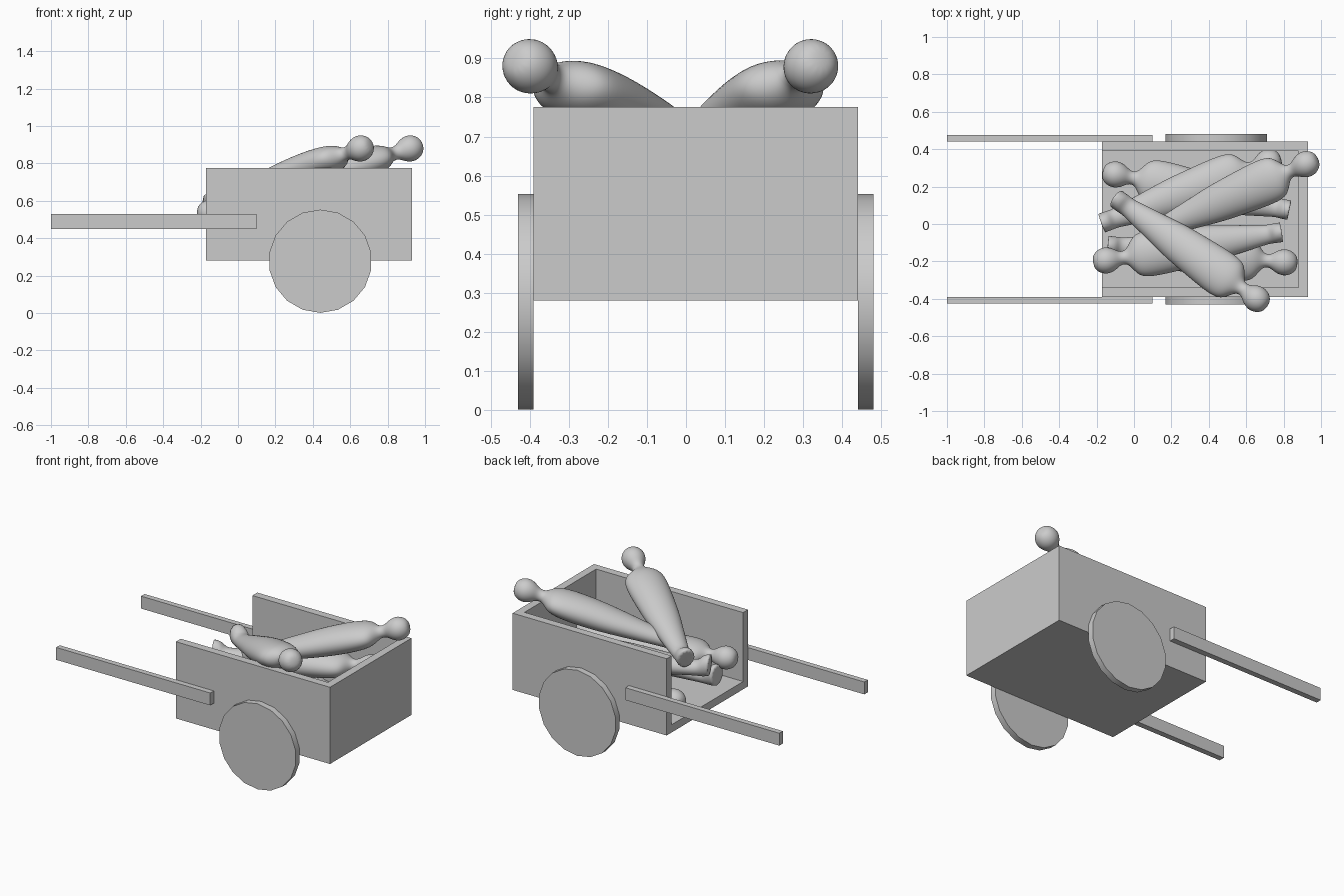
import bpy, bmesh, math
from mathutils import Vector, Matrix

cube = bpy.data.objects.get("Cube")
if cube:
    bpy.data.objects.remove(cube, do_unlink=True)

GREY = (0.6, 0.6, 0.6, 1)
grey = bpy.data.materials.new("plain_grey")
grey.use_nodes = True
grey.diffuse_color = GREY
grey.node_tree.nodes["Principled BSDF"].inputs["Base Color"].default_value = GREY


def finish(name, bm):
    """Turn a bmesh into a named object with the shared material."""
    bmesh.ops.recalc_face_normals(bm, faces=bm.faces)
    mesh = bpy.data.meshes.new(name)
    bm.to_mesh(mesh)
    bm.free()
    mesh.materials.append(grey)
    obj = bpy.data.objects.new(name, mesh)
    bpy.context.collection.objects.link(obj)
    return obj


def box(name, low, high):
    low, high = Vector(low), Vector(high)
    bm = bmesh.new()
    bmesh.ops.create_cube(bm, size=1)
    bmesh.ops.scale(bm, vec=high - low, verts=bm.verts)
    bmesh.ops.translate(bm, vec=(low + high) / 2, verts=bm.verts)
    return finish(name, bm)


# Cart tray: U-shaped section, open at the handle end
BACK, FRONT, FLOOR, RIM, WALL = 0.44, -0.39, 0.28, 0.775, 0.05
section = [(FRONT, FLOOR), (BACK, FLOOR), (BACK, RIM), (BACK - WALL, RIM),
           (BACK - WALL, FLOOR + WALL), (FRONT + WALL, FLOOR + WALL),
           (FRONT + WALL, RIM), (FRONT, RIM)]
bm = bmesh.new()
face = bm.faces.new([bm.verts.new((-0.17, y, z)) for y, z in section])
side = bmesh.ops.extrude_face_region(bm, geom=[face])["geom"]
bmesh.ops.translate(bm, vec=(1.05, 0, 0),
                    verts=[v for v in side if isinstance(v, bmesh.types.BMVert)])
finish("cart_tray", bm)
box("end_board", (0.88, FRONT, FLOOR), (0.93, BACK, RIM))

# Handles and solid wheels on both sides
for label, inner, sign in (("back", BACK, 1), ("front", FRONT, -1)):
    edges = sorted((inner, inner + sign * 0.036))
    box(label + "_handle", (-1, edges[0], 0.45), (0.1, edges[1], 0.53))
    bm = bmesh.new()
    bmesh.ops.create_cone(bm, cap_ends=True, segments=18, radius1=0.276,
                          radius2=0.276, depth=0.04)
    spin = Matrix.Rotation(math.pi / 2, 4, "X")
    bmesh.ops.transform(bm, matrix=Matrix.Translation((0.44, inner + sign * 0.02, 0.277)) @ spin,
                        verts=bm.verts)
    wheel = finish(label + "_wheel", bm)
    for p in wheel.data.polygons:
        p.use_smooth = True
    wheel.data.set_sharp_from_angle(angle=math.radians(35))

# Wrapped figure: distance from crown, half width, half height, lift
STATIONS = [(0, .03, .03, 0), (.025, .062, .062, 0), (.07, .078, .078, 0),
            (.115, .062, .062, 0), (.145, .036, .038, 0), (.18, .036, .036, 0),
            (.205, .07, .05, 0), (.235, .115, .068, 0), (.29, .13, .082, 0),
            (.4, .125, .088, 0), (.52, .115, .085, 0), (.63, .105, .075, 0),
            (.75, .084, .064, 0), (.87, .066, .052, 0), (.95, .052, .045, 0),
            (.975, .055, .07, .02), (1.02, .055, .07, .03)]
HEAD_AT, SIDES = 0.07, 12


def figure(name, head, foot):
    head, foot = Vector(head), Vector(foot)
    along = (foot - head).normalized()
    across = along.cross(Vector((0, 0, 1))).normalized()
    up = across.cross(along)
    bm = bmesh.new()
    rings = []
    for t, w, h, lift in STATIONS:
        centre = head + along * (t - HEAD_AT) + up * lift
        ring = []
        for i in range(SIDES):
            a = math.tau * i / SIDES
            ring.append(bm.verts.new(centre + across * w * math.cos(a) + up * h * math.sin(a)))
        rings.append(ring)
    for r, s in zip(rings, rings[1:]):
        for i in range(SIDES):
            j = (i + 1) % SIDES
            bm.faces.new((r[i], r[j], s[j], s[i]))
    bm.faces.new(rings[0])
    sole = bm.faces.new(rings[-1])
    crease = bm.edges.layers.float.new("crease_edge")
    for e in sole.edges:
        e[crease] = 0.7
    obj = finish(name, bm)
    for p in obj.data.polygons:
        p.use_smooth = True
    obj.modifiers.new("rounding", "SUBSURF").levels = 2


# Pile of figures, lowest first
figure("lower_front_figure", (.805, -.205, .42), (-.1, -.12, .42))
figure("lower_back_figure", (-.1, .265, .42), (.8, .08, .42))
figure("middle_front_figure", (-.15, -.195, .535), (.75, -.05, .5))
figure("middle_back_figure", (.72, .33, .58), (-.13, .02, .54))
figure("top_front_figure", (.655, -.4, .88), (-.06, .11, .62))
figure("top_back_figure", (.92, .32, .88), (.1, -.04, .62))
